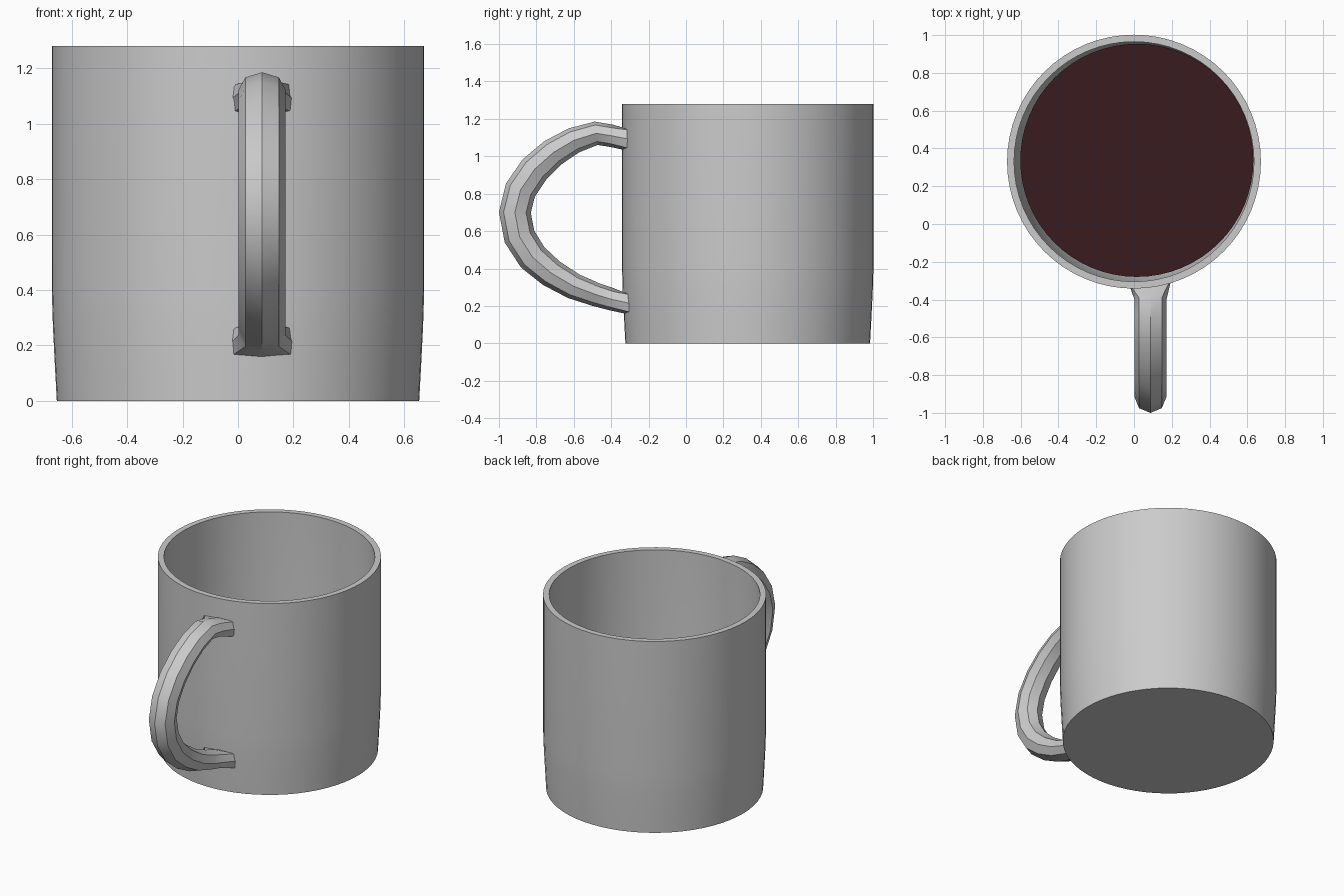
import bpy, bmesh, math
from mathutils import Vector

if "Cube" in bpy.data.objects:
    bpy.data.objects.remove(bpy.data.objects["Cube"])

CY = 0.33   # centre of the cup in y
SEG = 64


def make_object(name, bm, angle=None):
    bmesh.ops.recalc_face_normals(bm, faces=bm.faces)
    mesh = bpy.data.meshes.new(name)
    bm.to_mesh(mesh)
    bm.free()
    obj = bpy.data.objects.new(name, mesh)
    bpy.context.collection.objects.link(obj)
    if angle:
        bpy.ops.object.select_all(action='DESELECT')
        obj.select_set(True)
        bpy.context.view_layer.objects.active = obj
        bpy.ops.object.shade_smooth_by_angle(angle=math.radians(angle))
    return obj


def bridge(bm, a, b):
    n = len(a)
    for i in range(n):
        bm.faces.new((a[i], a[(i + 1) % n], b[(i + 1) % n], b[i]))


# Cup body: outer wall, rim, inner wall and floor as one turned profile
profile = [(0.654, 0), (0.661, 0.13), (0.668, 0.27), (0.672, 0.4), (0.672, 1.28),
           (0.635, 1.28), (0.635, 0.4), (0.628, 0.27), (0.615, 0.13), (0.6, 0.05)]
bm = bmesh.new()
rings = []
for r, z in profile:
    rings.append([bm.verts.new((r * math.cos(t), CY + r * math.sin(t), z))
                  for t in (2 * math.pi * i / SEG for i in range(SEG))])
for a, b in zip(rings, rings[1:]):
    bridge(bm, a, b)
bm.faces.new(rings[0])
bm.faces.new(rings[-1])
make_object("cup_body", bm, 30)

# Drink surface, a slightly off-centre disc inside the cup
bm = bmesh.new()
bmesh.ops.create_circle(bm, cap_ends=True, segments=SEG, radius=0.617)
bmesh.ops.translate(bm, verts=bm.verts, vec=(0.015, CY + 0.007, 0.58))
drink = make_object("drink", bm)
mat = bpy.data.materials.new("drink_brown")
mat.diffuse_color = (0.042, 0.012, 0.013, 1)
mat.use_nodes = True
mat.node_tree.nodes["Principled BSDF"].inputs["Base Color"].default_value = mat.diffuse_color
drink.data.materials.append(mat)

# Handle: eight-sided section swept along (y, z, half thickness)
path = [(-0.33, 1.09, 0.06), (-0.40, 1.11, 0.06), (-0.48, 1.123, 0.063),
        (-0.60, 1.085, 0.07), (-0.71, 1.02, 0.077), (-0.81, 0.93, 0.083),
        (-0.885, 0.82, 0.085), (-0.915, 0.70, 0.085), (-0.89, 0.57, 0.085),
        (-0.82, 0.46, 0.083), (-0.72, 0.375, 0.077), (-0.60, 0.305, 0.07),
        (-0.48, 0.26, 0.063), (-0.40, 0.236, 0.06), (-0.33, 0.213, 0.058)]
HX = 0.087
bm = bmesh.new()
rings = []
last = len(path) - 1
for k, (y, z, h) in enumerate(path):
    p, q = path[max(k - 1, 0)], path[min(k + 1, last)]
    t = Vector((0, q[0] - p[0], q[1] - p[1])).normalized()
    out = Vector((0, -t.z, t.y))
    ring = []
    for i in range(8):
        a = 2 * math.pi * i / 8
        w, d = 0.085 * math.sin(a), h * math.cos(a)
        if k in (0, last):      # flared foot, nearly rectangular
            w = 0.11 * max(-1, min(1, 1.35 * math.sin(a)))
            d = h * max(-1, min(1, 1.2 * math.cos(a)))
        v = Vector((HX + w, y, z)) + out * d
        if k in (0, last):      # seat the foot on the round wall
            v.y = CY - math.sqrt(0.657 ** 2 - v.x ** 2)
        ring.append(bm.verts.new(v))
    rings.append(ring)
for a, b in zip(rings, rings[1:]):
    bridge(bm, a, b)
bm.faces.new(rings[0])
bm.faces.new(rings[-1])
make_object("handle", bm, 28)
